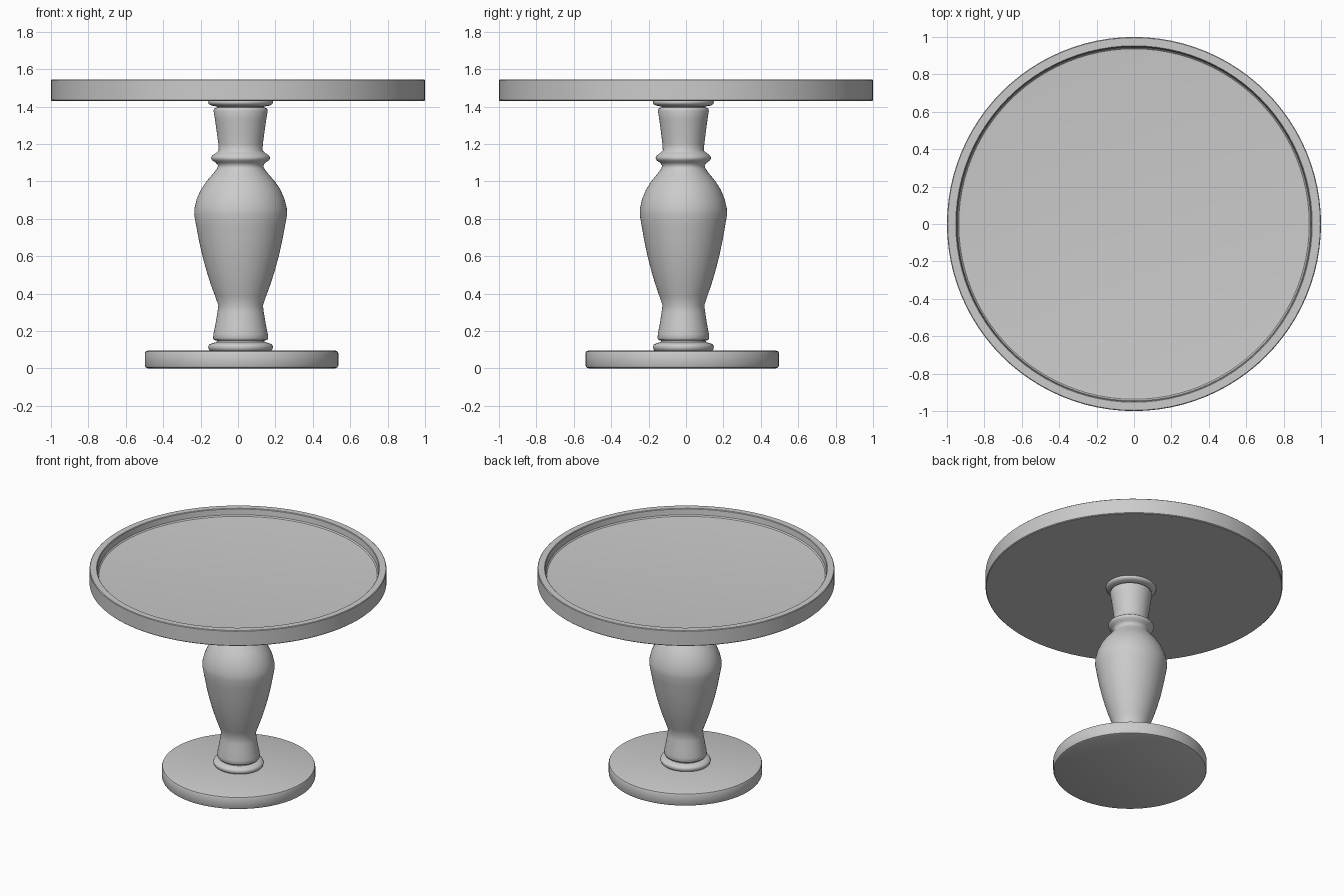
import bpy, bmesh, math

if "Cube" in bpy.data.objects:
    bpy.data.objects.remove(bpy.data.objects["Cube"], do_unlink=True)

# Single painted finish
grey = bpy.data.materials.new("plain_grey")
grey.use_nodes = True
colour = (0.6, 0.6, 0.6, 1)
grey.diffuse_color = colour
grey.node_tree.nodes["Principled BSDF"].inputs["Base Color"].default_value = colour


def lathe(name, profile, centre=(0, 0), y_scale=1, steps=64, angle=35):
    """Spin a (radius, height) profile around z; ends at radius 0 close it."""
    bm = bmesh.new()
    verts = [bm.verts.new((r, 0, z)) for r, z in profile]
    edges = [bm.edges.new(pair) for pair in zip(verts, verts[1:])]
    bmesh.ops.spin(bm, geom=verts + edges, cent=(0, 0, 0), axis=(0, 0, 1),
                   angle=math.tau, steps=steps, use_duplicate=False)
    bmesh.ops.remove_doubles(bm, verts=bm.verts, dist=1e-4)
    bmesh.ops.recalc_face_normals(bm, faces=bm.faces)
    mesh = bpy.data.meshes.new(name)
    bm.to_mesh(mesh)
    bm.free()
    mesh.materials.append(grey)
    obj = bpy.data.objects.new(name, mesh)
    obj.location = (*centre, 0)
    obj.scale.y = y_scale
    bpy.context.collection.objects.link(obj)
    bpy.ops.object.select_all(action='DESELECT')
    obj.select_set(True)
    bpy.context.view_layer.objects.active = obj
    bpy.ops.object.shade_smooth_by_angle(angle=math.radians(angle))
    return obj


# Tray top with a raised rim
lathe("tray_top", [
    (0, 1.43), (0.995, 1.43), (1, 1.435), (1, 1.541), (0.996, 1.545),
    (0.953, 1.545), (0.949, 1.541), (0.945, 1.5), (0.937, 1.492),
    (0.92, 1.49), (0, 1.49)], steps=96)

# Round foot plate with softened edges
lathe("foot_plate", [
    (0, 0), (0.5, 0), (0.512, 0.005), (0.517, 0.015), (0.517, 0.082),
    (0.513, 0.091), (0.502, 0.095), (0, 0.095)], centre=(0.019, -0.02))

# Turned baluster: lower collar, vase, ring, neck and upper collar
stem = [
    (0, 0.09), (0.16, 0.09), (0.17, 0.102), (0.174, 0.115), (0.168, 0.128),
    (0.148, 0.136), (0.128, 0.141), (0.127, 0.148), (0.142, 0.152),
    (0.147, 0.162), (0.145, 0.185), (0.134, 0.24), (0.124, 0.3),
    (0.119, 0.337), (0.136, 0.385), (0.16, 0.45), (0.182, 0.52),
    (0.204, 0.6), (0.222, 0.68), (0.237, 0.76), (0.248, 0.82),
    (0.247, 0.855), (0.235, 0.905), (0.213, 0.955), (0.183, 1.0),
    (0.148, 1.04), (0.125, 1.07), (0.121, 1.085), (0.133, 1.1),
    (0.153, 1.113), (0.158, 1.125), (0.152, 1.138), (0.13, 1.153),
    (0.117, 1.165), (0.119, 1.2), (0.127, 1.26), (0.137, 1.33),
    (0.145, 1.378), (0.141, 1.39), (0.125, 1.395), (0.126, 1.4),
    (0.155, 1.405), (0.17, 1.413), (0.174, 1.425), (0.168, 1.435),
    (0, 1.435)]
lathe("turned_stem", stem, centre=(0.014, -0.014), y_scale=0.94, angle=60)
